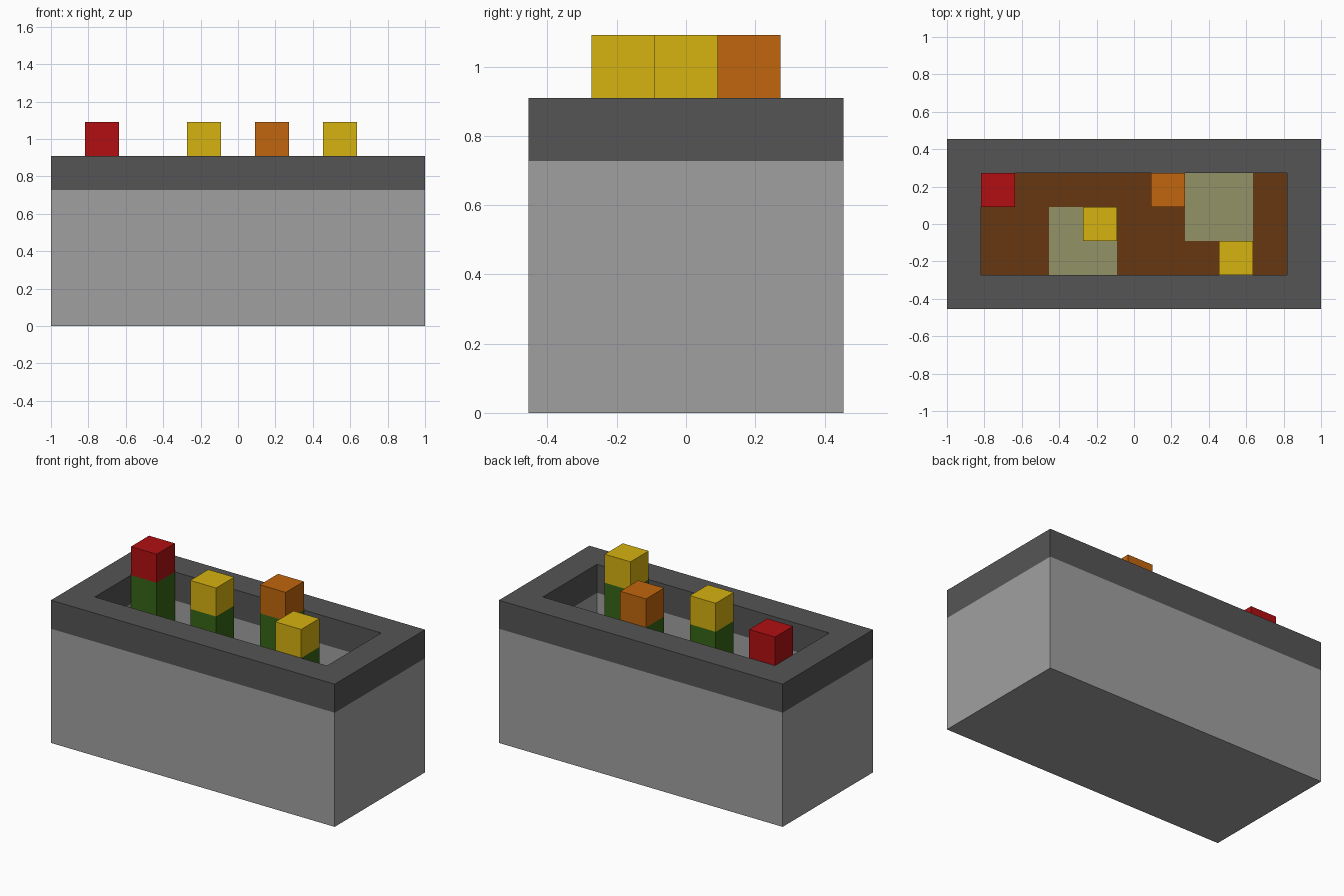
import bpy, bmesh

if "Cube" in bpy.data.objects:
    bpy.data.objects.remove(bpy.data.objects["Cube"])

U = 2 / 11  # one block of the model


def material(name, rgb):
    lin = [((c / 255 + 0.055) / 1.055) ** 2.4 if c > 10 else c / 255 / 12.92 for c in rgb]
    m = bpy.data.materials.new(name)
    m.diffuse_color = (*lin, 1)
    m.use_nodes = True
    m.node_tree.nodes["Principled BSDF"].inputs["Base Color"].default_value = m.diffuse_color
    return m


STONE = material("light_grey_stone", (160, 160, 160))
RIM = material("dark_grey_rim", (85, 85, 85))
SOIL = material("brown_soil", (102, 55, 17))
MOSS = material("olive_patch", (146, 146, 102))
STEM = material("green_stem", (54, 102, 22))
RED = material("red_petals", (177, 15, 17))
YELLOW = material("yellow_petals", (214, 178, 16))
ORANGE = material("orange_petals", (193, 102, 13))


def finish(name, bm, mats):
    me = bpy.data.meshes.new(name)
    bm.to_mesh(me)
    bm.free()
    for m in mats:
        me.materials.append(m)
    ob = bpy.data.objects.new(name, me)
    bpy.context.collection.objects.link(ob)
    return ob


def loft(name, sections, mats, centre=(0, 0), bottom=False, top=False, band_mats=None):
    """Join rectangles (half width, half depth, height), all in blocks."""
    bm = bmesh.new()
    rings = [[bm.verts.new(((centre[0] + sx * w) * U, (centre[1] + sy * d) * U, z * U))
              for sx, sy in ((-1, -1), (1, -1), (1, 1), (-1, 1))] for w, d, z in sections]
    for k, (a, b) in enumerate(zip(rings, rings[1:])):
        for i in range(4):
            j = (i + 1) % 4
            f = bm.faces.new((a[i], a[j], b[j], b[i]))
            f.material_index = band_mats[k] if band_mats else 0
    if bottom:
        bm.faces.new(rings[0][::-1])
    if top:
        bm.faces.new(rings[-1])
    return finish(name, bm, mats)


# Planter: outer wall, rim, and inner wall down to the soil
SOIL_Z = 3
loft("planter_box",
     [(5.5, 2.5, 0), (5.5, 2.5, 4), (5.5, 2.5, 5), (4.5, 1.5, 5), (4.5, 1.5, 4), (4.5, 1.5, SOIL_Z)],
     [STONE, RIM], bottom=True, band_mats=[0, 1, 1, 1, 0])

# Soil bed with two square olive patches
bm = bmesh.new()
grid = [[bm.verts.new(((i - 4.5) * U, (j - 1.5) * U, SOIL_Z * U)) for j in range(4)] for i in range(10)]
for i in range(9):
    for j in range(3):
        f = bm.faces.new((grid[i][j], grid[i + 1][j], grid[i + 1][j + 1], grid[i][j + 1]))
        x, y = i - 4, j - 1
        f.material_index = int((x in (-2, -1) and y <= 0) or (x in (2, 3) and y >= 0))
finish("soil_bed", bm, [SOIL, MOSS])

# Flowers: a stem with a block of petals on top
for n, (x, y, colour) in enumerate([(-4, 1, RED), (-1, 0, YELLOW), (1, 1, ORANGE), (3, -1, YELLOW)], 1):
    loft(f"stem_{n}", [(0.5, 0.5, SOIL_Z), (0.5, 0.5, 5)], [STEM], (x, y))
    loft(f"petals_{n}", [(0.5, 0.5, 5), (0.5, 0.5, 6)], [colour], (x, y), bottom=True, top=True)
